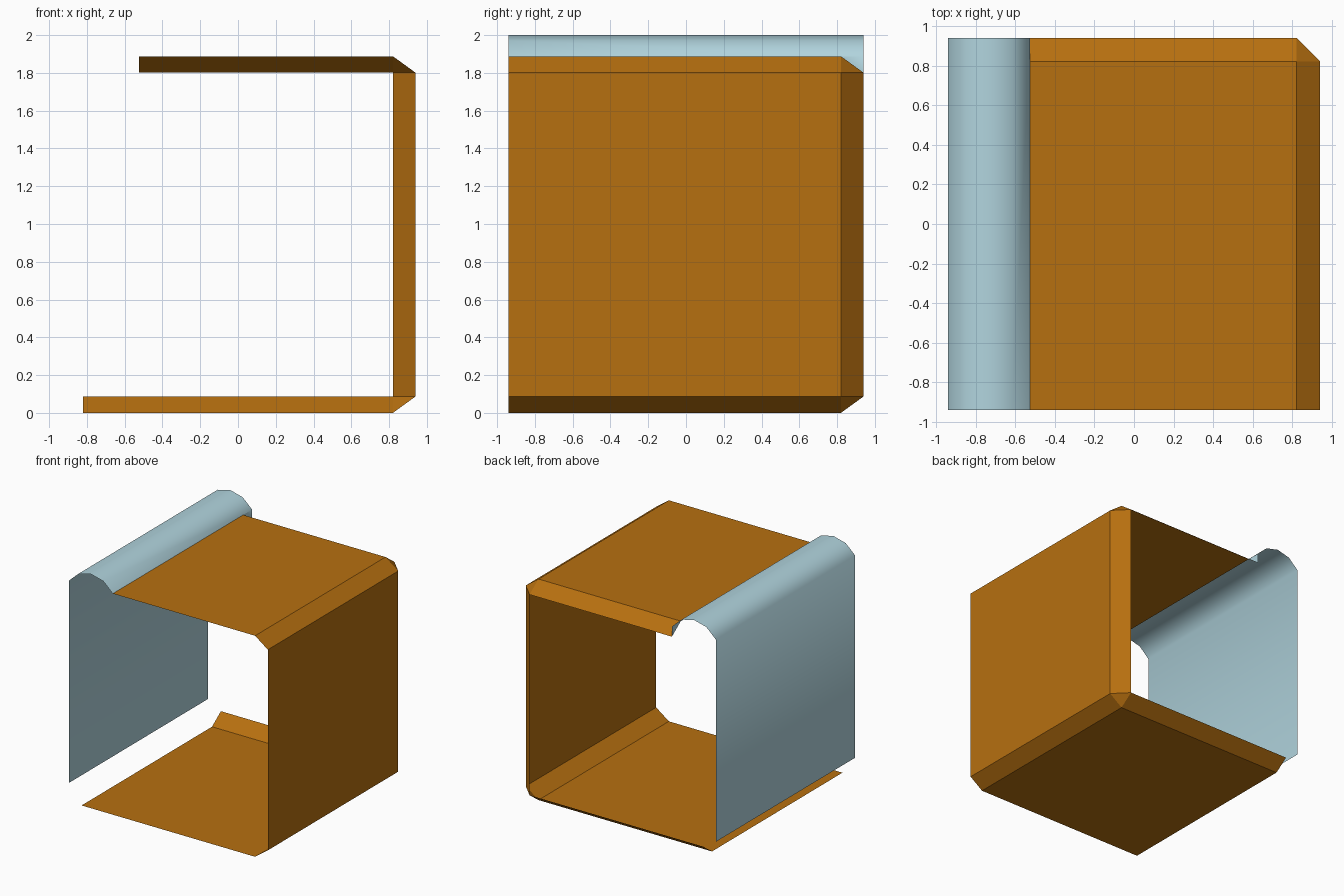
import bpy, bmesh, math

old = bpy.data.objects.get("Cube")
if old:
    bpy.data.objects.remove(old, do_unlink=True)

HALF, INNER = 0.94, 0.82        # outer half width, start of the chamfer
HEIGHT, RISE = 1.888, 0.087     # shell height, vertical chamfer size
LIP_X = -0.525                  # where the top panel meets the curved sheet


def material(name, rgb):
    mat = bpy.data.materials.new(name)
    mat.use_nodes = True
    mat.diffuse_color = (*rgb, 1)
    mat.node_tree.nodes["Principled BSDF"].inputs["Base Color"].default_value = (*rgb, 1)
    return mat


def add_object(name, bm, mat, smooth):
    mesh = bpy.data.meshes.new(name)
    for f in bm.faces:
        f.smooth = smooth
    bm.to_mesh(mesh)
    bm.free()
    mesh.materials.append(mat)
    obj = bpy.data.objects.new(name, mesh)
    bpy.context.collection.objects.link(obj)
    return obj


brown = material("amber brown", (0.47, 0.16, 0.005))
blue = material("pale blue", (0.44, 0.66, 0.73))

# Chamfered shell: bevelled cube, opened at the left, front and back
bm = bmesh.new()
bmesh.ops.create_cube(bm, size=2 * HALF)
bmesh.ops.bevel(bm, geom=bm.edges[:], offset=HALF - INNER, segments=1,
                affect='EDGES', profile=0.5)
bm.normal_update()
unwanted = [f for f in bm.faces
            if f.normal.x < -0.1 or f.normal.y < -0.1 or f.normal.y > 0.9]
bmesh.ops.delete(bm, geom=unwanted, context='FACES')
for v in bm.verts:
    # Carry the panels to the open front and shorten the top panel
    if v.co.y < 0:
        v.co.y = -HALF
    if v.co.x < 0 and v.co.z > 0:
        v.co.x = LIP_X
    depth = 0 if abs(v.co.z) > (HALF + INNER) / 2 else RISE
    v.co.z = HEIGHT - depth if v.co.z > 0 else depth
add_object("chamfered_shell", bm, brown, False)

# Curved sheet: upright panel with an arched top, swept front to back
bm = bmesh.new()
crest = 2.0 - HEIGHT
half_w = (LIP_X + HALF) / 2
radius = (half_w ** 2 + crest ** 2) / (2 * crest)
sweep = math.asin(half_w / radius)
profile = [(-HALF, 0.16)]
for i in range(5):
    a = sweep * (i / 2 - 1)
    profile.append((LIP_X - half_w + radius * math.sin(a),
                    2.0 - radius + radius * math.cos(a)))
front = [bm.verts.new((x, -HALF, z)) for x, z in profile]
back = [bm.verts.new((x, HALF, z)) for x, z in profile]
for i in range(len(profile) - 1):
    bm.faces.new((front[i], front[i + 1], back[i + 1], back[i]))

# Small gusset closing the gap above the rear chamfer
bm.faces.new((back[-1],
              bm.verts.new((LIP_X, INNER, HEIGHT)),
              bm.verts.new((LIP_X, HALF, HEIGHT - RISE))))
bmesh.ops.recalc_face_normals(bm, faces=bm.faces[:])
bm.normal_update()
if bm.faces[:][0].normal.x > 0:
    bmesh.ops.reverse_faces(bm, faces=bm.faces[:])
add_object("arched_side_sheet", bm, blue, True)
